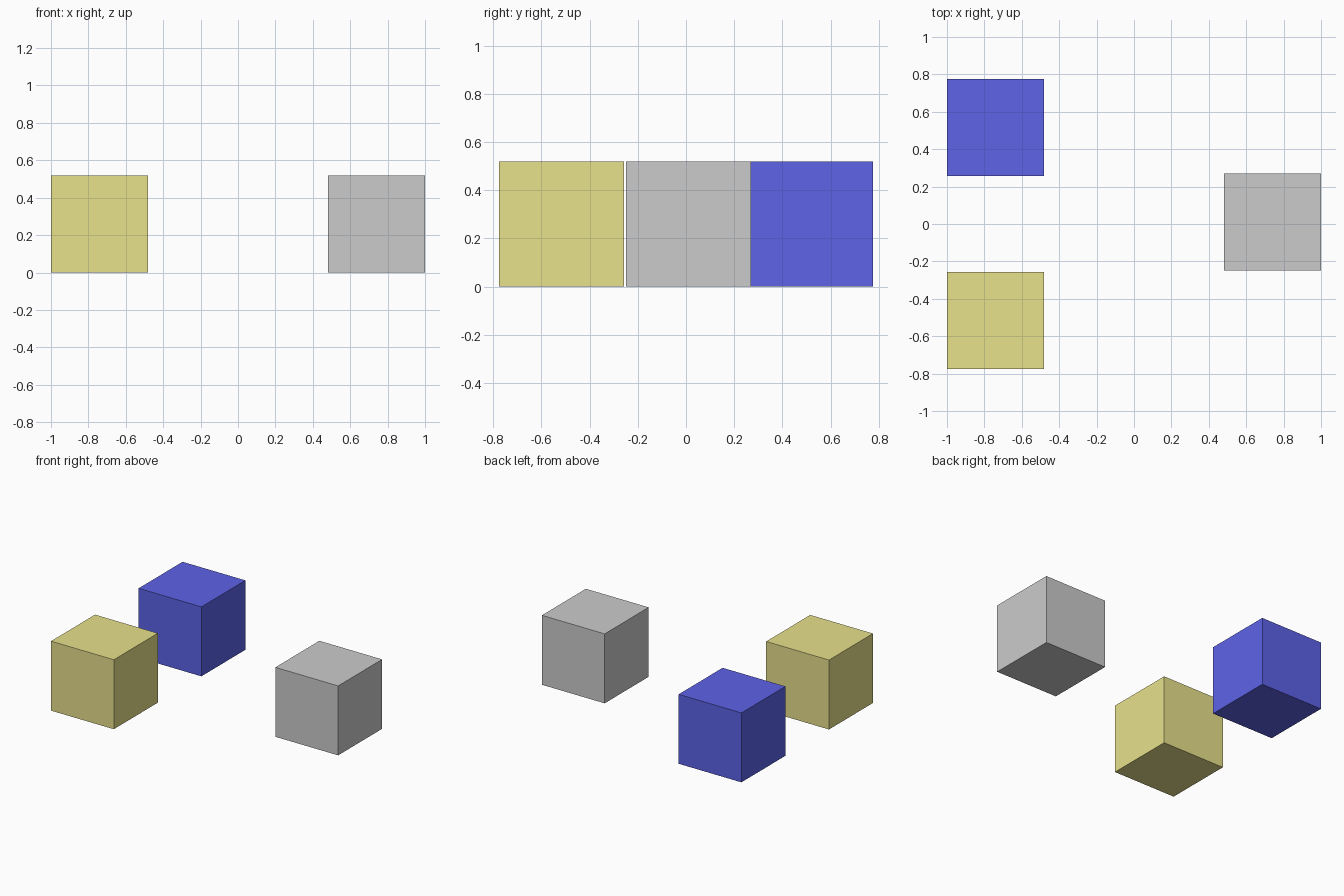
import bpy

if "Cube" in bpy.data.objects:
    bpy.data.objects.remove(bpy.data.objects["Cube"])

SIZE = 0.518


def make_material(name, rgb):
    mat = bpy.data.materials.new(name)
    mat.diffuse_color = (*rgb, 1.0)
    mat.use_nodes = True
    mat.node_tree.nodes["Principled BSDF"].inputs["Base Color"].default_value = mat.diffuse_color
    return mat


def add_cube(name, x, y, mat=None):
    bpy.ops.mesh.primitive_cube_add(size=SIZE, location=(x, y, SIZE / 2))
    cube = bpy.context.object
    cube.name = name
    if mat:
        cube.data.materials.append(mat)


edge_x = 1 - SIZE / 2
side_y = 0.775 - SIZE / 2

# Two coloured cubes on the left, plain cube on the right
add_cube("yellow_cube", -edge_x, -side_y, make_material("yellow", (0.80, 0.75, 0.26)))
add_cube("blue_cube", -edge_x, side_y, make_material("blue", (0.11, 0.125, 0.80)))
add_cube("grey_cube", edge_x, 0.011)
